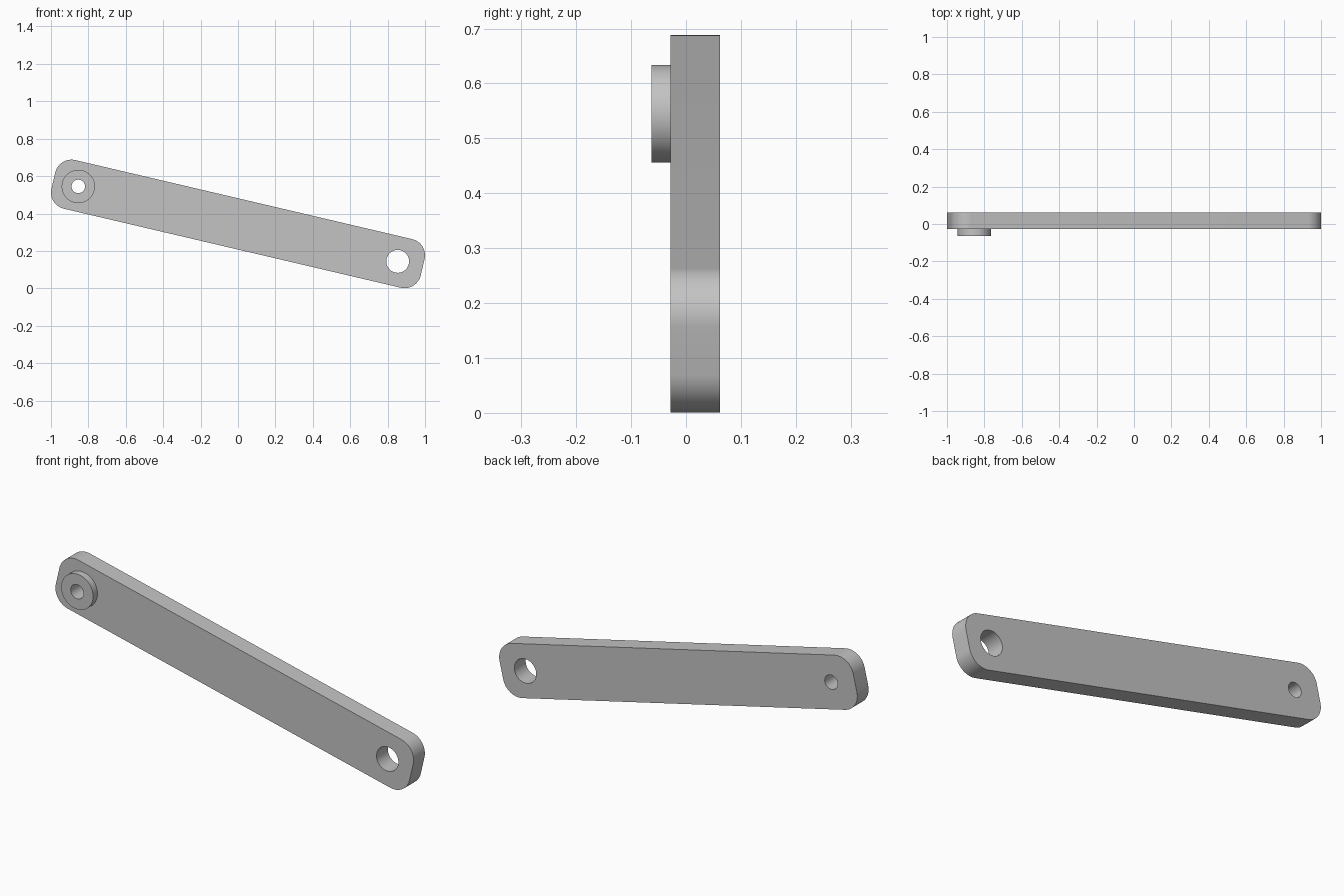
import bpy
import bmesh
from math import cos, sin, pi, radians
from mathutils import Vector, Matrix

cube = bpy.data.objects.get("Cube")
if cube:
    bpy.data.objects.remove(cube, do_unlink=True)

# Dimensions
TILT = radians(13.2)
CENTRE_Z = 0.3445
HALF_LENGTH, HALF_WIDTH, CORNER = 1.014, 0.1335, 0.089
PIVOT = 0.877
BAR_FRONT, BAR_BACK, BOSS_FRONT = -0.028, 0.062, -0.063

grey = bpy.data.materials.new("plain grey")
grey.use_nodes = True
colour = (0.55, 0.55, 0.55, 1)
grey.diffuse_color = colour
grey.node_tree.nodes["Principled BSDF"].inputs["Base Color"].default_value = colour


def arc(cx, cy, radius, start, sweep, steps):
    return [(cx + radius * cos(start + sweep * i / steps),
             cy + radius * sin(start + sweep * i / steps)) for i in range(steps + 1)]


def circle(cx, radius, steps=64):
    return arc(cx, 0, radius, 0, 2 * pi, steps)[:-1]


def rounded_bar():
    points = []
    a, b = HALF_LENGTH - CORNER, HALF_WIDTH - CORNER
    for i, (sx, sy) in enumerate([(1, 1), (-1, 1), (-1, -1), (1, -1)]):
        points += arc(sx * a, sy * b, CORNER, i * pi / 2, pi / 2, 16)
    return points


def plate(name, loops, front, back):
    """Extrude closed outlines, with holes, between two depths."""
    curve = bpy.data.curves.new(name, "CURVE")
    curve.dimensions = "2D"
    curve.fill_mode = "BOTH"
    curve.extrude = (back - front) / 2
    for loop in loops:
        spline = curve.splines.new("POLY")
        spline.points.add(len(loop) - 1)
        for point, (x, y) in zip(spline.points, loop):
            point.co = (x, y, 0, 1)
        spline.use_cyclic_u = True
    obj = bpy.data.objects.new(name, curve)
    bpy.context.collection.objects.link(obj)
    bpy.ops.object.select_all(action="DESELECT")
    obj.select_set(True)
    bpy.context.view_layer.objects.active = obj
    bpy.ops.object.convert(target="MESH")
    obj = bpy.context.object

    # Weld the caps to the walls and stand the plate upright at its tilt
    bm = bmesh.new()
    bm.from_mesh(obj.data)
    bmesh.ops.remove_doubles(bm, verts=bm.verts, dist=0.0001)
    place = (Matrix.Translation(Vector((0, (front + back) / 2, CENTRE_Z)))
             @ Matrix.Rotation(TILT, 4, "Y") @ Matrix.Rotation(pi / 2, 4, "X"))
    bm.transform(place)
    bmesh.ops.recalc_face_normals(bm, faces=bm.faces)
    bm.to_mesh(obj.data)
    bm.free()
    obj.data.materials.clear()
    obj.data.materials.append(grey)
    bpy.ops.object.shade_smooth_by_angle(angle=radians(30))
    return obj


# Link bar with a small hole at the upper end and a larger one at the lower end
small_hole = circle(-PIVOT, 0.036)
plate("link_bar", [rounded_bar(), small_hole, circle(PIVOT, 0.061)], BAR_FRONT, BAR_BACK)

# Raised ring around the small hole
plate("pivot_boss", [circle(-PIVOT, 0.089), small_hole], BOSS_FRONT, BAR_FRONT)
